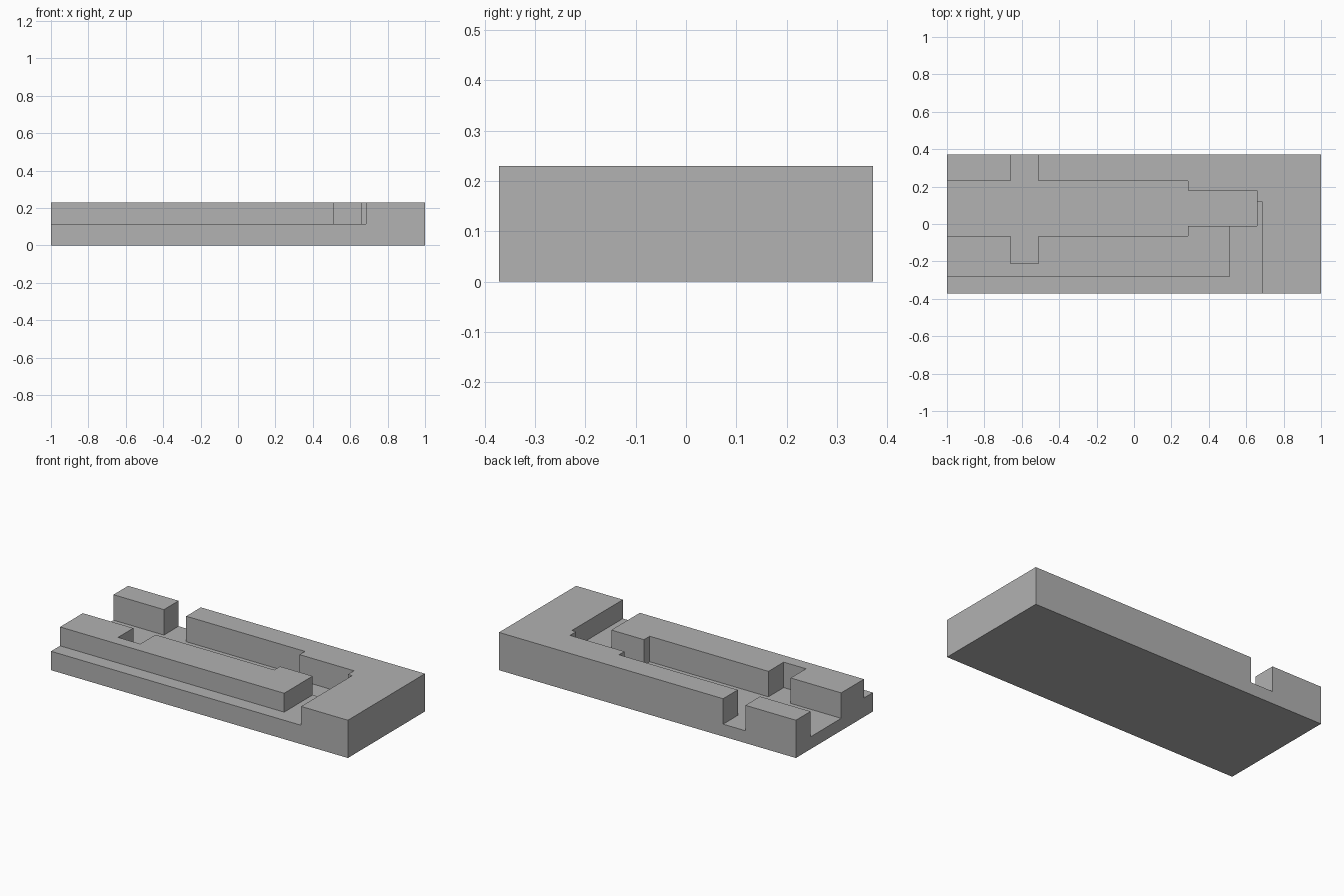
import bpy
import bmesh

cube = bpy.data.objects.get("Cube")
if cube:
    bpy.data.objects.remove(cube, do_unlink=True)

HALF_Y, HEIGHT = 0.371, 0.23
LEDGE_Z, CHANNEL_Z = 0.115, 0.075
OUT = 1.1  # cutters overshoot the block by this extent

grey = bpy.data.materials.new("plain grey")
grey.use_nodes = True
colour = (0.445, 0.445, 0.445, 1)
grey.diffuse_color = colour
grey.node_tree.nodes["Principled BSDF"].inputs["Base Color"].default_value = colour


def prism(name, outline, z0, z1):
    """Extrude a counter-clockwise outline from z0 to z1."""
    bm = bmesh.new()
    face = bm.faces.new([bm.verts.new((x, y, z0)) for x, y in outline])
    top = bmesh.ops.extrude_face_region(bm, geom=[face])["geom"]
    verts = [v for v in top if isinstance(v, bmesh.types.BMVert)]
    bmesh.ops.translate(bm, vec=(0, 0, z1 - z0), verts=verts)
    bmesh.ops.recalc_face_normals(bm, faces=bm.faces)
    mesh = bpy.data.meshes.new(name)
    bm.to_mesh(mesh)
    bm.free()
    mesh.materials.append(grey)
    obj = bpy.data.objects.new(name, mesh)
    bpy.context.collection.objects.link(obj)
    return obj


def cut(target, cutter):
    """Subtract the cutter from the target, then discard it."""
    mod = target.modifiers.new("cut", "BOOLEAN")
    mod.operation = "DIFFERENCE"
    mod.solver = "EXACT"
    mod.object = cutter
    cutter.hide_render = True
    bpy.context.view_layer.objects.active = target
    bpy.ops.object.modifier_apply(modifier=mod.name)
    bpy.data.objects.remove(cutter, do_unlink=True)


# Solid block
block = prism("grooved_block",
              [(-1, -HALF_Y), (1, -HALF_Y), (1, HALF_Y), (-1, HALF_Y)], 0, HEIGHT)

# Stepped channel with a cross slot that breaks out at the back
channel = prism("channel_cutter", [
    (-OUT, -0.065), (-0.66, -0.065), (-0.66, -0.212), (-0.51, -0.212),
    (-0.51, -0.065), (0.29, -0.065), (0.29, -0.01), (0.657, -0.01),
    (0.657, 0.178), (0.29, 0.178), (0.29, 0.23), (-0.51, 0.23),
    (-0.51, OUT), (-0.66, OUT), (-0.66, 0.23), (-OUT, 0.23)], CHANNEL_Z, 1)
cut(block, channel)

# Front ledge, turning inwards past the rail end into the channel
ledge = prism("ledge_cutter", [
    (-OUT, -OUT), (0.685, -OUT), (0.685, 0.12), (0.6, 0.12), (0.6, 0.05),
    (0.51, 0.05), (0.51, -0.284), (-OUT, -0.284)], LEDGE_Z, 1)
cut(block, ledge)
